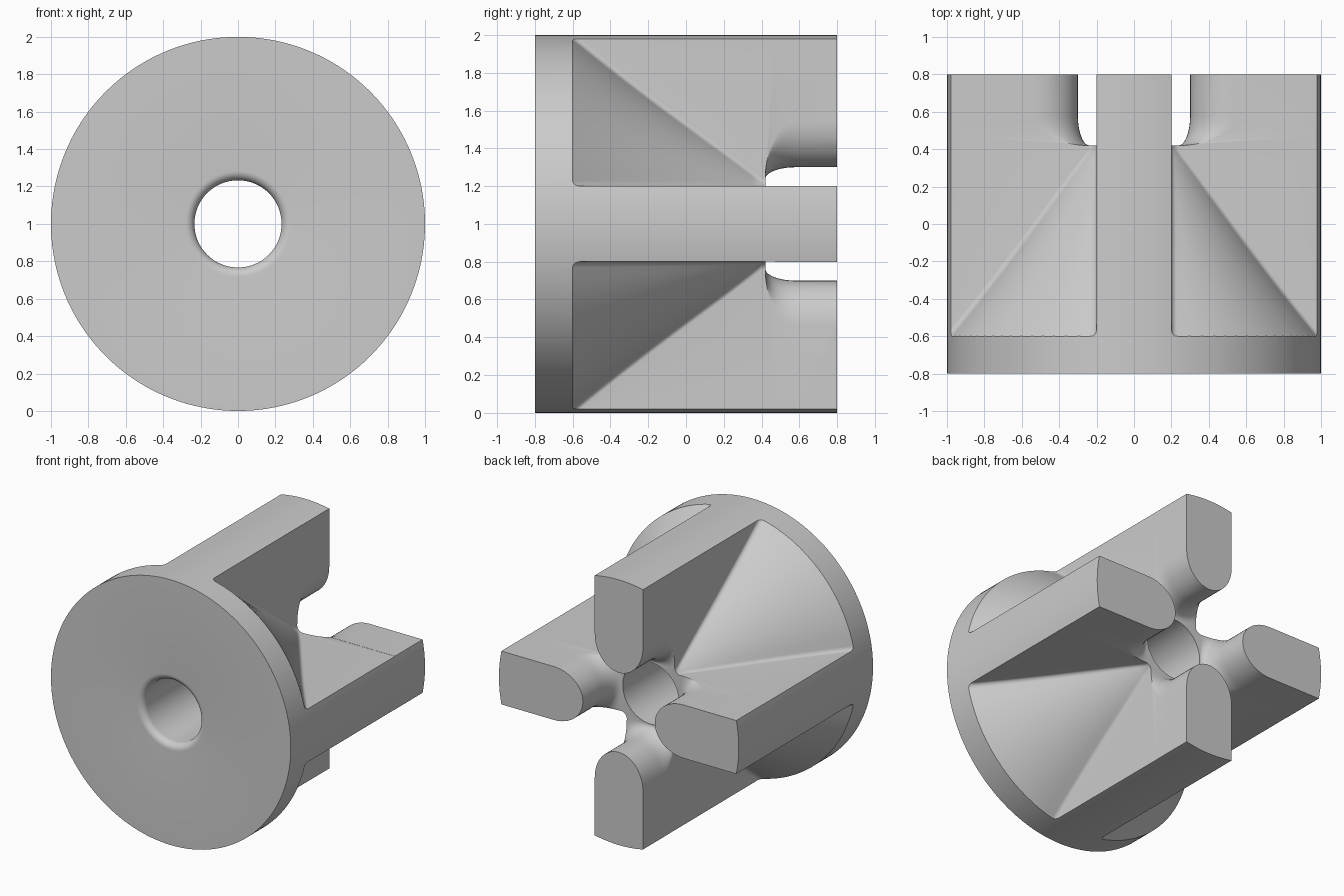
import bpy, bmesh
from math import sin, cos, pi, atan2, sqrt, radians

cube = bpy.data.objects.get("Cube")
if cube:
    bpy.data.objects.remove(cube, do_unlink=True)

HALF = 0.2      # half width of an arm
FILLET = 0.04   # blend between hub and arms
AXIS_Z = 1.0    # height of the main axis
HOLE = 0.233


def loft(name, sections, closed=False):
    """Skin a list of equal-length closed loops; cap the ends or join them."""
    bm = bmesh.new()
    rings = [[bm.verts.new((x, y, z + AXIS_Z)) for x, y, z in s] for s in sections]
    n = len(rings[0])
    pairs = list(zip(rings, rings[1:]))
    if closed:
        pairs.append((rings[-1], rings[0]))
    for a, b in pairs:
        for i in range(n):
            j = (i + 1) % n
            bm.faces.new((a[i], a[j], b[j], b[i]))
    if not closed:
        bm.faces.new(rings[0])
        bm.faces.new(rings[-1])
    bmesh.ops.recalc_face_normals(bm, faces=bm.faces)
    me = bpy.data.meshes.new(name)
    bm.to_mesh(me)
    bm.free()
    ob = bpy.data.objects.new(name, me)
    bpy.context.collection.objects.link(ob)
    return ob


def turn(points, k):
    """Rotate section points by k quarter turns about the main axis."""
    for _ in range(k):
        points = [(z, y, -x) for x, y, z in points]
    return points


def pocket_section(y):
    """Space between two arms, outside the flared hub."""
    s = y + 0.6
    r = max(1 - 0.8 * s + 0.1 * s * s, 0.302)
    c = HALF + FILLET
    zc = sqrt((r + FILLET) ** 2 - c * c)
    a = atan2(zc, c)
    steps = 8
    side = [(HALF, 1.3)]
    for i in range(steps + 1):
        t = pi + a * i / steps
        side.append((c + FILLET * cos(t), zc + FILLET * sin(t)))
    arc = []
    for i in range(1, 16):
        t = a + (pi / 2 - 2 * a) * i / 16
        arc.append((r * cos(t), r * sin(t)))
    mirrored = [(z, x) for x, z in reversed(side)]
    return [(x, y, z) for x, z in side + arc + mirrored + [(1.3, 1.3)]]


def rear_section(y, tip, shoulder):
    """Star-shaped space around the four rounded arm tips."""
    w = HALF + 0.001
    steps = 12
    half = []
    for i in range(steps + 1):
        t = pi / 2 * i / steps
        half.append((w * sin(t), shoulder - (shoulder - tip) * cos(t)))
    half.append((w, 1.3))
    mirrored = [(z, x) for x, z in reversed(half[1:])]
    quarter = [(x, y, z) for x, z in half + [(1.3, 1.3)] + mirrored]
    return [p for k in range(4) for p in turn(quarter, k)]


# Round body with a bored hole and a rounded hole mouth at the front
profile = [(HOLE, 0.8), (1, 0.8), (1, -0.8)]
for i in range(9):
    t = pi / 2 * i / 8
    profile.append((HOLE + 0.05 * (1 - sin(t)), -0.75 - 0.05 * cos(t)))
SEG = 160
body = loft("slotted_hub", [
    [(r * cos(2 * pi * k / SEG), y, r * sin(2 * pi * k / SEG)) for r, y in profile]
    for k in range(SEG)], closed=True)

# Four pockets that leave the arms and the flared hub
levels = [-0.62, -0.6] + [-0.6 + i / 20 for i in range(1, 21)] + [0.47]
cutters = [loft("pocket_cutter", [turn(pocket_section(y), k) for y in levels])
           for k in range(4)]

# Clearance behind the hub that rounds the inner ends of the arms
stations = []
for i in range(13):
    t = pi / 2 * i / 12
    stations.append((0.58 - 0.16 * cos(t), 0.238 + 0.062 * sin(t), 0.25 + 0.29 * sin(t)))
stations.append((0.9, 0.3, 0.54))
cutters.append(loft("rear_cutter", [rear_section(*s) for s in stations]))

bpy.ops.object.select_all(action="DESELECT")
bpy.context.view_layer.objects.active = body
body.select_set(True)
for cutter in cutters:
    cutter.hide_render = True
    mod = body.modifiers.new("cut", "BOOLEAN")
    mod.operation = "DIFFERENCE"
    mod.solver = "EXACT"
    mod.object = cutter
    bpy.ops.object.modifier_apply(modifier=mod.name)
for cutter in cutters:
    bpy.data.objects.remove(cutter, do_unlink=True)

# Single plain grey
grey = bpy.data.materials.new("plain_grey")
grey.use_nodes = True
colour = (0.6, 0.6, 0.6, 1)
grey.diffuse_color = colour
grey.node_tree.nodes["Principled BSDF"].inputs["Base Color"].default_value = colour
body.data.materials.clear()
body.data.materials.append(grey)
for poly in body.data.polygons:
    poly.material_index = 0
bpy.ops.object.shade_smooth_by_angle(angle=radians(30))
